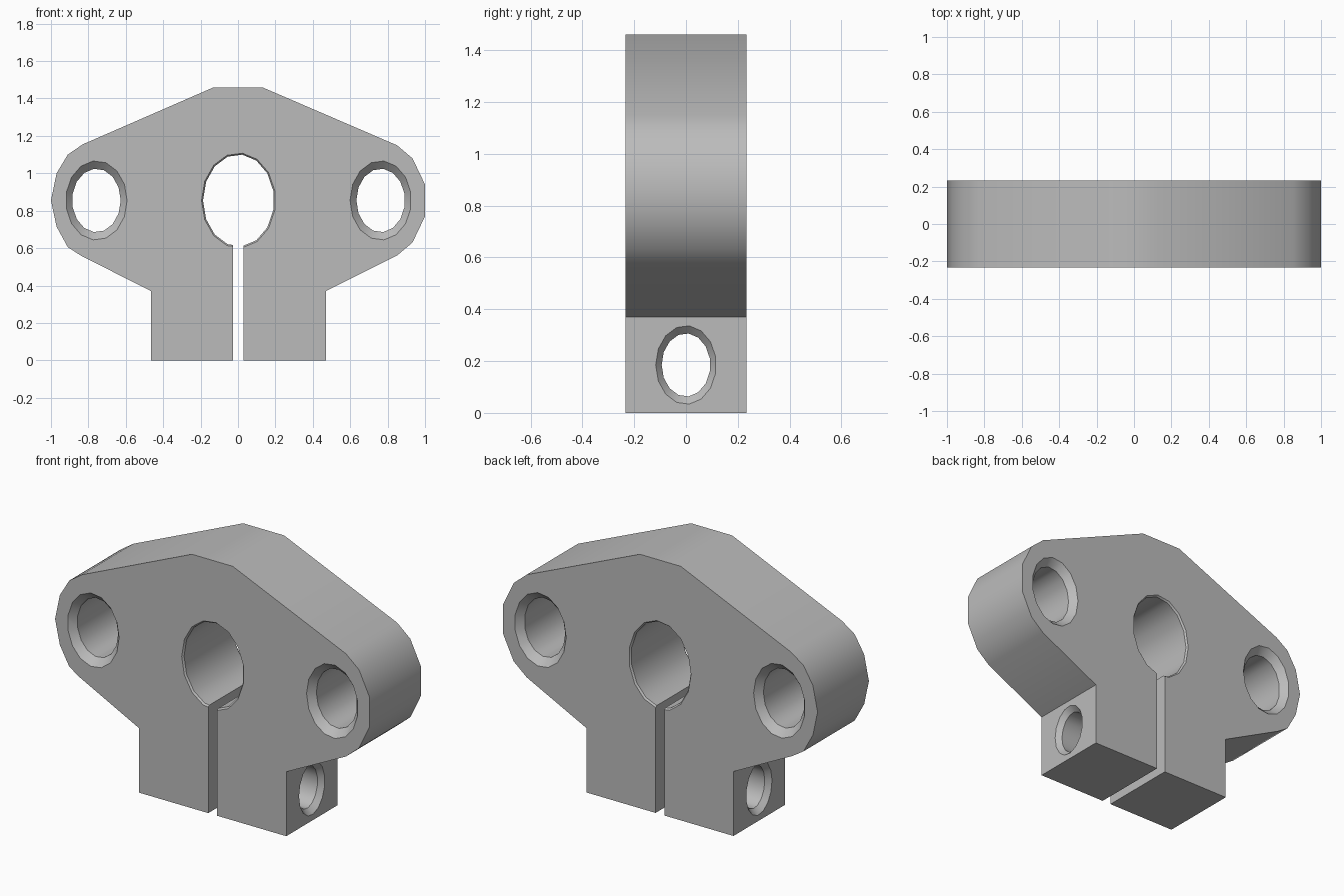
import bpy, bmesh
from math import sin, cos, pi, radians
from mathutils import Vector

cube = bpy.data.objects.get("Cube")
if cube:
    bpy.data.objects.remove(cube)

DEPTH = 0.233      # half thickness of the block
AXIS_Z = 0.855     # height of the bore and mounting holes

grey = bpy.data.materials.new("plain grey")
grey.use_nodes = True
grey.diffuse_color = (0.5, 0.5, 0.5, 1)
grey.node_tree.nodes["Principled BSDF"].inputs["Base Color"].default_value = (0.5, 0.5, 0.5, 1)


def add_object(name, bm):
    bmesh.ops.recalc_face_normals(bm, faces=bm.faces)
    mesh = bpy.data.meshes.new(name)
    bm.to_mesh(mesh)
    bm.free()
    mesh.materials.append(grey)
    obj = bpy.data.objects.new(name, mesh)
    bpy.context.collection.objects.link(obj)
    return obj


def prism(name, outline, half):
    """Extrude an x-z outline along y."""
    bm = bmesh.new()
    face = bm.faces.new([bm.verts.new((x, -half, z)) for x, z in outline])
    new = bmesh.ops.extrude_face_region(bm, geom=[face])["geom"]
    moved = [v for v in new if isinstance(v, bmesh.types.BMVert)]
    bmesh.ops.translate(bm, verts=moved, vec=(0, 2 * half, 0))
    return add_object(name, bm)


def hole_cutter(name, centre, axis, half, inner, outer, chamfer, start=pi, sides=15):
    """Oval through-hole cutter that flares at both ends; sizes are (across, high)."""
    along = Vector(axis)
    across = Vector((0, 1, 0)) if along.x else Vector((1, 0, 0))
    over = 0.02
    grow = over / chamfer
    wide = [o + (o - i) * grow for i, o in zip(inner, outer)]
    stations = [(-half - over, wide), (chamfer - half, inner),
                (half - chamfer, inner), (half + over, wide)]
    bm = bmesh.new()
    rings = []
    for d, (a, h) in stations:
        ring = []
        for k in range(sides):
            t = start + 2 * pi * k / sides
            ring.append(bm.verts.new(Vector(centre) + along * d + across * a * cos(t)
                                     + Vector((0, 0, h * sin(t)))))
        rings.append(ring)
    for r, s in zip(rings, rings[1:]):
        for k in range(sides):
            n = (k + 1) % sides
            bm.faces.new((r[k], r[n], s[n], s[k]))
    bm.faces.new(rings[0])
    bm.faces.new(rings[-1])
    return add_object(name, bm)


# Block with a tapered crown, rounded ears and a clamping foot
right_ear = [(0.85, 0.56), (0.933, 0.63), (1.0, 0.77), (1.0, 0.94), (0.933, 1.08), (0.85, 1.15)]
left_ear = [(-0.83, 1.155), (-0.91, 1.1), (-0.97, 1.0), (-1.0, AXIS_Z),
            (-0.97, 0.715), (-0.91, 0.605), (-0.84, 0.56)]
outline = ([(-0.465, 0), (0.47, 0), (0.47, 0.37)] + right_ear
           + [(0.13, 1.46), (-0.13, 1.46)] + left_ear + [(-0.465, 0.37)])
body = prism("shaft_support_block", outline, DEPTH)

# Cutters: shaft bore, clamping slot, mounting holes and clamp screw hole
cutters = [
    hole_cutter("bore_cutter", (0.003, 0, AXIS_Z), (0, 1, 0), DEPTH,
                (0.19, 0.246), (0.198, 0.254), 0.01),
    prism("slot_cutter", [(-0.026, -0.1), (0.03, -0.1), (0.03, 0.75), (-0.026, 0.75)], 0.4),
    hole_cutter("screw_hole_cutter", (0.0025, 0, 0.185), (1, 0, 0), 0.4675,
                (0.094, 0.122), (0.117, 0.152), 0.03),
]
for side, x, start in (("left", 0.763, pi), ("right", -0.757, 0)):
    cutters.append(hole_cutter(side + "_mounting_cutter", (x, 0, AXIS_Z), (0, 1, 0), DEPTH,
                               (0.13, 0.17), (0.164, 0.212), 0.04, start))

bpy.context.view_layer.objects.active = body
for cutter in cutters:
    cutter.hide_render = True
    mod = body.modifiers.new(cutter.name, "BOOLEAN")
    mod.operation = "DIFFERENCE"
    mod.solver = "EXACT"
    mod.object = cutter
    bpy.ops.object.modifier_apply(modifier=mod.name)
for cutter in cutters:
    bpy.data.objects.remove(cutter)

# Smooth bores and ears, crisp rims
for o in bpy.context.selected_objects:
    o.select_set(False)
body.select_set(True)
bpy.ops.object.shade_smooth_by_angle(angle=radians(35))
